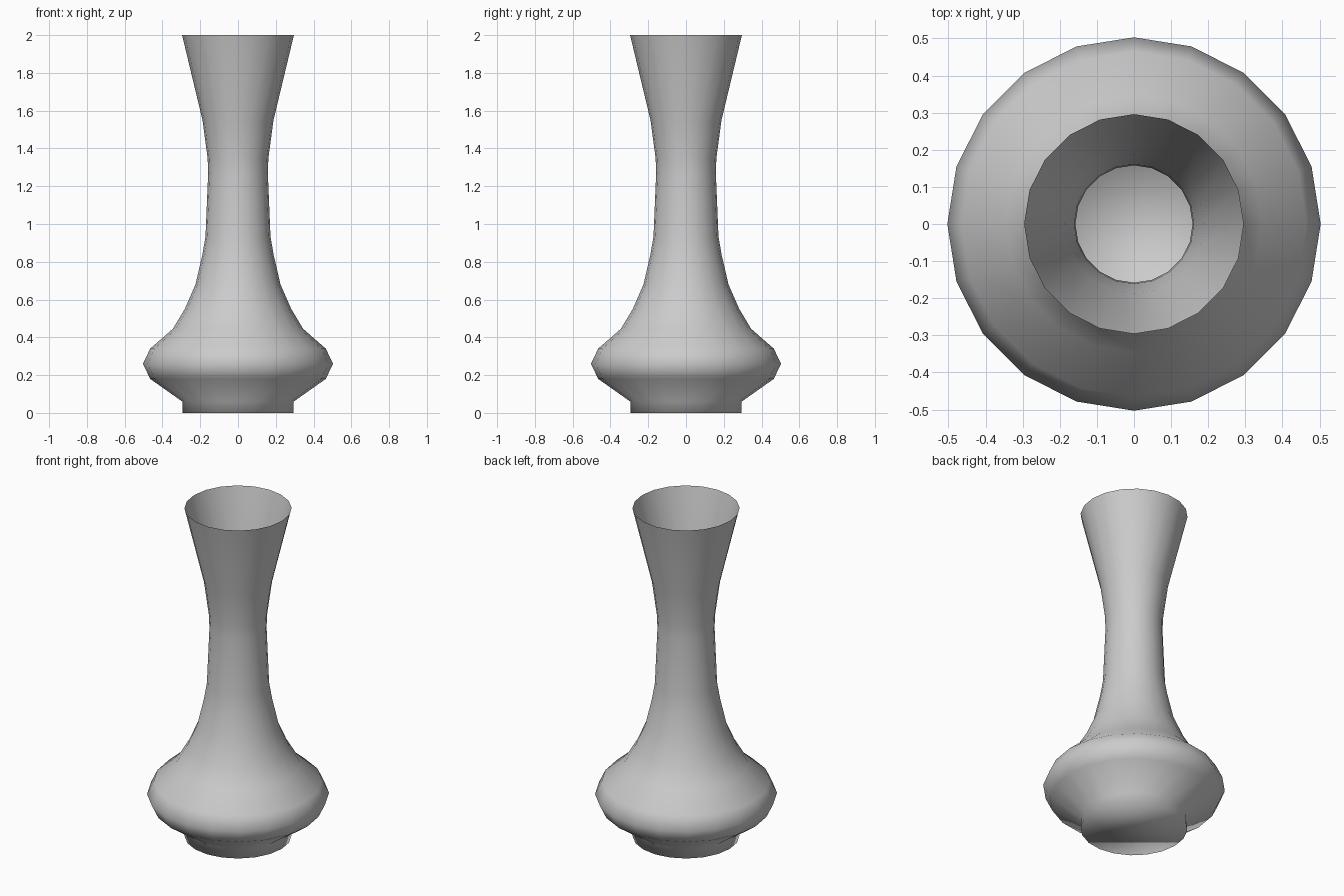
import bpy, bmesh, math

if "Cube" in bpy.data.objects:
    bpy.data.objects.remove(bpy.data.objects["Cube"])

SIDES = 20

# Profile (radius, height) from foot to rim
PROFILE = [
    (0.295, 0.0), (0.295, 0.06),
    (0.465, 0.18), (0.503, 0.26), (0.465, 0.34),
    (0.345, 0.445), (0.282, 0.55), (0.225, 0.68),
    (0.188, 0.84), (0.172, 0.935),
    (0.158, 1.27), (0.161, 1.35), (0.188, 1.55),
    (0.296, 2.0),
]


def ring(bm, r, z):
    step = math.tau / SIDES
    return [bm.verts.new((r * math.cos(i * step), r * math.sin(i * step), z))
            for i in range(SIDES)]


# Thin single-walled vase body, open at the top
bm = bmesh.new()
rings = [ring(bm, r, z) for r, z in PROFILE]
for low, high in zip(rings, rings[1:]):
    for i in range(SIDES):
        j = (i + 1) % SIDES
        bm.faces.new((low[i], low[j], high[j], high[i]))

# Closed base, smoothly joined to the foot
bm.faces.new(rings[0][::-1])
for f in bm.faces:
    f.smooth = True

mesh = bpy.data.meshes.new("vase")
bm.to_mesh(mesh)
bm.free()
vase = bpy.data.objects.new("vase", mesh)
bpy.context.collection.objects.link(vase)
